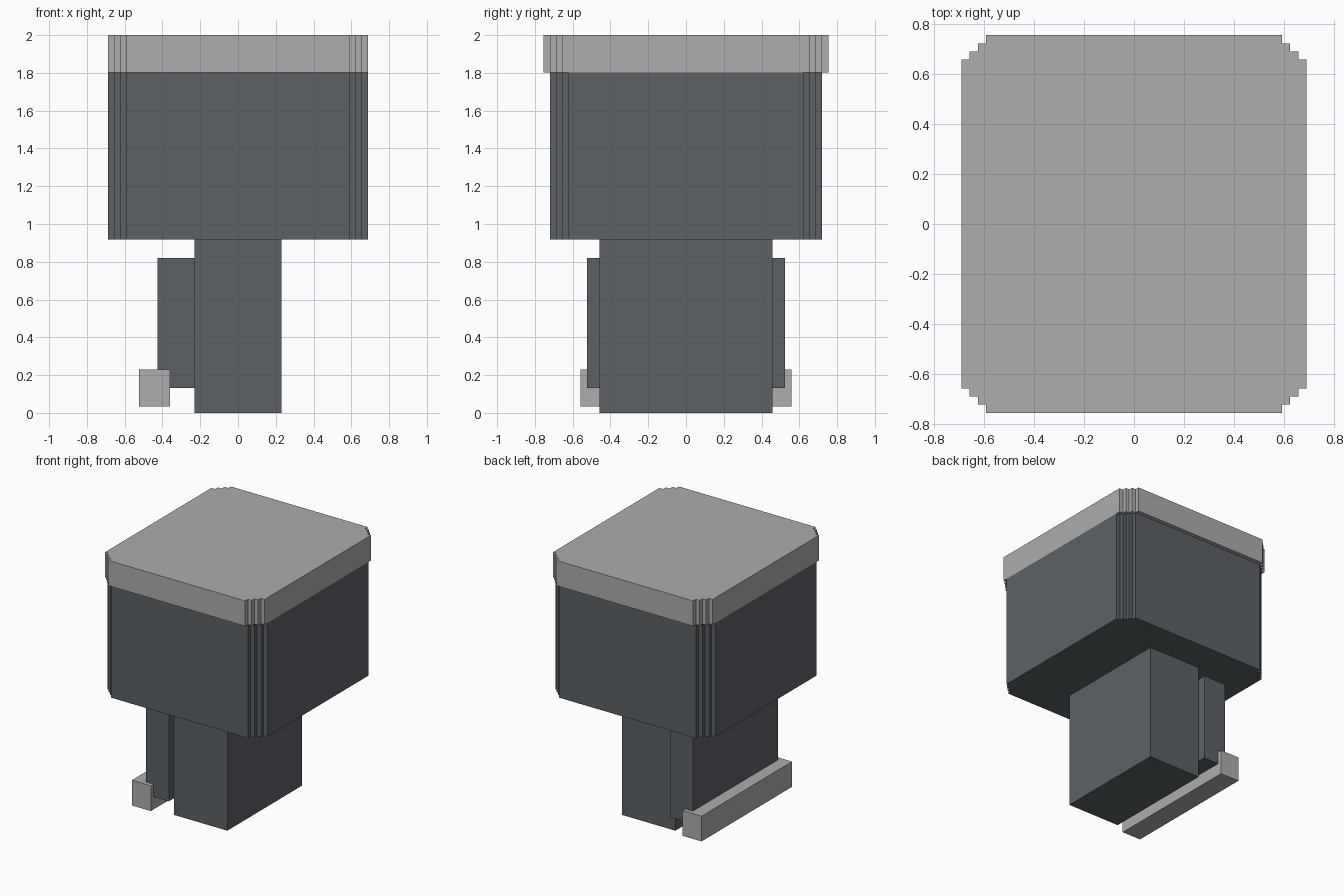
import bpy, bmesh

if "Cube" in bpy.data.objects:
    bpy.data.objects.remove(bpy.data.objects["Cube"])

U = 2 / 61  # block unit: the whole model is 61 units tall


def material(name, rgb):
    m = bpy.data.materials.new(name)
    m.diffuse_color = (*rgb, 1)
    m.use_nodes = True
    m.node_tree.nodes["Principled BSDF"].inputs["Base Color"].default_value = m.diffuse_color
    return m


DARK = material("dark slate", (0.107, 0.121, 0.134))
LIGHT = material("light grey", (0.413, 0.418, 0.413))


def prism(name, outline, z0, z1, mat):
    """Extrude a flat outline (in units) from z0 to z1."""
    bm = bmesh.new()
    base = bm.faces.new([bm.verts.new((x * U, y * U, z0 * U)) for x, y in outline])
    top = bmesh.ops.extrude_face_region(bm, geom=[base])["geom"]
    bmesh.ops.translate(bm, vec=(0, 0, (z1 - z0) * U),
                        verts=[v for v in top if isinstance(v, bmesh.types.BMVert)])
    bmesh.ops.recalc_face_normals(bm, faces=bm.faces)
    mesh = bpy.data.meshes.new(name)
    bm.to_mesh(mesh)
    bm.free()
    mesh.materials.append(mat)
    obj = bpy.data.objects.new(name, mesh)
    bpy.context.collection.objects.link(obj)
    return obj


def rect(x0, x1, hy):
    return [(x0, -hy), (x1, -hy), (x1, hy), (x0, hy)]


def stepped(hx, hy, steps=3):
    """Rectangle whose corners are cut as little one-unit stairs."""
    q = [(hx, hy - steps)]
    for i in range(steps):
        q += [(hx - i - 1, hy - steps + i), (hx - i - 1, hy - steps + i + 1)]
    m = q[::-1]
    return (q + [(-x, y) for x, y in m] + [(-x, -y) for x, y in q]
            + [(x, -y) for x, y in m])


# Head and its overhanging lid
prism("head", stepped(21, 22), 28, 55, DARK)
prism("lid", stepped(21, 23), 55, 61, LIGHT)

# Stem, with a wider plate on its left side
prism("stem", rect(-7, 7, 14), 0, 28, DARK)
prism("side_plate", rect(-13, -7, 16), 4, 25, DARK)

# Light bar along the foot of the plate
prism("foot_bar", rect(-16, -11, 17), 1, 7, LIGHT)
